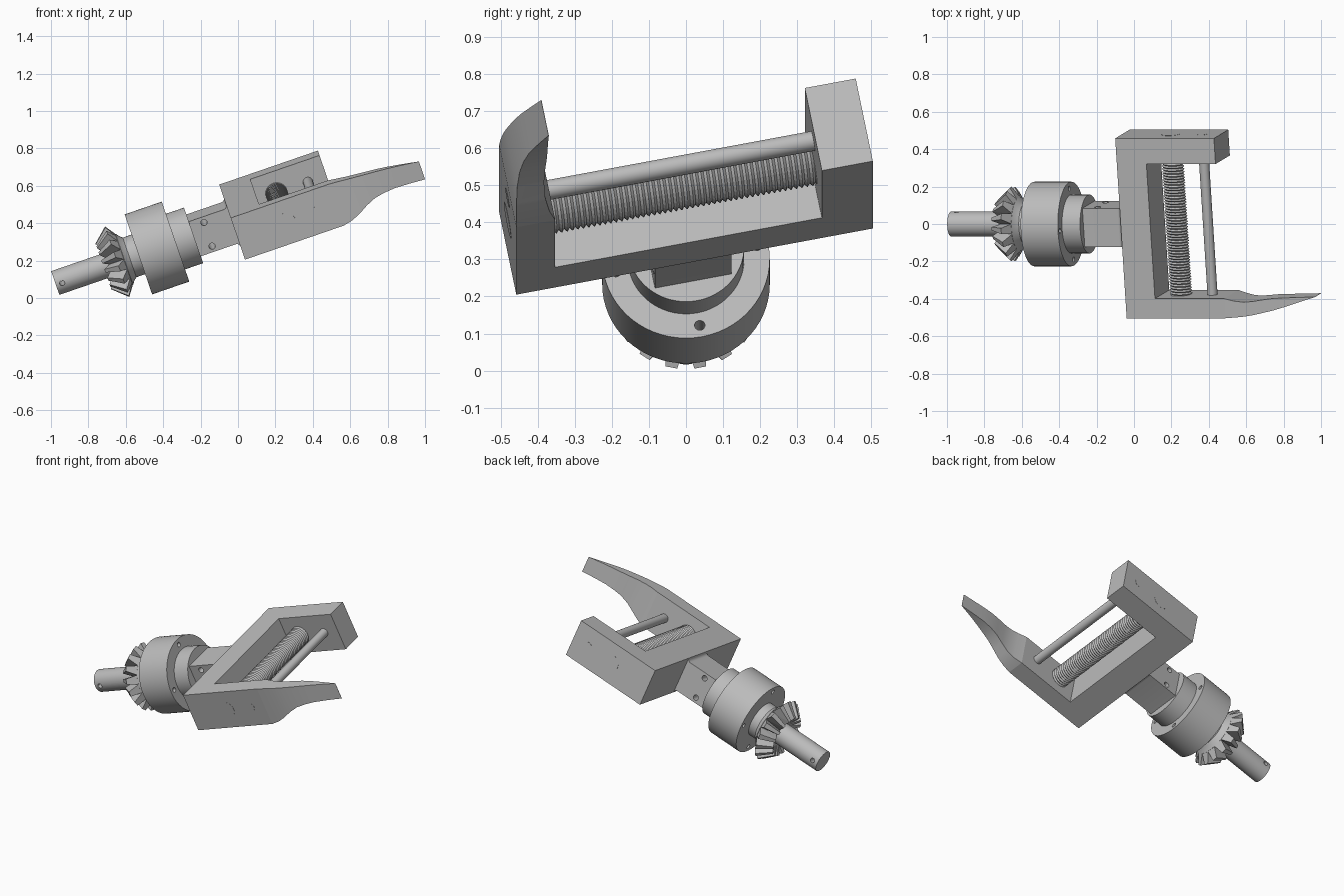
import bpy, bmesh
from math import sin, cos, pi, radians
from mathutils import Matrix, Vector

cube = bpy.data.objects.get("Cube")
if cube:
    bpy.data.objects.remove(cube)

steel = bpy.data.materials.new("grey_steel")
steel.use_nodes = True
GREY = (0.5, 0.5, 0.5, 1)
steel.diffuse_color = GREY
steel.node_tree.nodes["Principled BSDF"].inputs["Base Color"].default_value = GREY

# Tool frame: local x runs along the shaft, pitched up and rolled about it
FRAME = (Matrix.Translation((-0.977, 0, 0.08))
         @ Matrix.Rotation(radians(-19), 4, 'Y')
         @ Matrix.Rotation(radians(11.1), 4, 'X'))


def finish(name, bm, smooth=True):
    bmesh.ops.remove_doubles(bm, verts=bm.verts, dist=1e-5)
    bmesh.ops.recalc_face_normals(bm, faces=bm.faces)
    mesh = bpy.data.meshes.new(name)
    bm.to_mesh(mesh)
    bm.free()
    mesh.materials.append(steel)
    obj = bpy.data.objects.new(name, mesh)
    obj.matrix_world = FRAME
    bpy.context.collection.objects.link(obj)
    if smooth:
        select(obj)
        bpy.ops.object.shade_smooth_by_angle(angle=radians(30))
    return obj


def select(obj):
    bpy.ops.object.select_all(action='DESELECT')
    obj.select_set(True)
    bpy.context.view_layer.objects.active = obj


def lathe(name, profile, steps=64):
    """Revolve (x, radius) points about the shaft axis."""
    bm = bmesh.new()
    verts = [bm.verts.new((x, r, 0)) for x, r in profile]
    edges = [bm.edges.new(pair) for pair in zip(verts, verts[1:])]
    bmesh.ops.spin(bm, geom=verts + edges, axis=(1, 0, 0), cent=(0, 0, 0),
                   angle=2 * pi, steps=steps)
    return finish(name, bm)


def prism(name, outline, vec):
    """Extrude a closed outline along a vector."""
    bm = bmesh.new()
    face = bm.faces.new([bm.verts.new(p) for p in outline])
    out = bmesh.ops.extrude_face_region(bm, geom=[face])
    bmesh.ops.translate(bm, vec=vec,
                        verts=[g for g in out["geom"] if isinstance(g, bmesh.types.BMVert)])
    return finish(name, bm)


def add_rod(bm, centre, radius, length, axis='Y', segments=32):
    turn = Matrix.Rotation(pi / 2, 4, 'X' if axis == 'Y' else 'Y')
    bmesh.ops.create_cone(bm, cap_ends=True, segments=segments, radius1=radius,
                          radius2=radius, depth=length,
                          matrix=Matrix.Translation(centre) @ turn)


def drill(obj, holes):
    """Cut round holes given as (centre, radius, length, axis)."""
    bm = bmesh.new()
    for hole in holes:
        add_rod(bm, *hole, segments=24)
    cutter = finish("hole_cutter", bm, False)
    cutter.hide_render = True
    mod = obj.modifiers.new("holes", 'BOOLEAN')
    mod.object, mod.operation, mod.solver = cutter, 'DIFFERENCE', 'EXACT'
    select(obj)
    bpy.ops.object.modifier_move_to_index(modifier="holes", index=0)
    bpy.ops.object.modifier_apply(modifier="holes")
    bpy.data.objects.remove(cutter)


# Drive shaft with a cross pin hole
shaft = lathe("drive_shaft", [(0, 0), (0, .067), (.34, .067), (.34, 0)])
drill(shaft, [((.035, 0, 0), .014, .3, 'Y')])

# Bevel gear: conical blank, hub and sixteen teeth
lathe("gear_blank", [(.31, 0), (.31, .075), (.39, .145), (.405, .125),
                     (.42, .112), (.475, .112), (.475, 0)])
TEETH = 16
tooth_section = [(.31, .07, .016), (.272, .13, .009), (.39, .14, .028), (.35, .2, .016)]
bm = bmesh.new()
for i in range(TEETH):
    turn = Matrix.Rotation(2 * pi * i / TEETH, 3, 'X')
    corners = [bm.verts.new(turn @ Vector((x, side * half, r)))
               for x, r, half in tooth_section for side in (-1, 1)]
    bmesh.ops.convex_hull(bm, input=corners)
finish("gear_teeth", bm, False)

# Flange with a stepped collar and four bolt holes
flange = lathe("flange", [(.47, 0), (.47, .226), (.68, .226), (.68, .157),
                          (.782, .157), (.782, 0)])
drill(flange, [((.575, .193 * cos(a), .193 * sin(a)), .014, .3, 'X')
               for a in (0, pi / 2, pi, 3 * pi / 2)])

# Square neck, flared into the jaw frame, with two cross holes
FLARE = .02
arc = [(1 - FLARE + FLARE * sin(a), .1 + FLARE * (1 - cos(a)))
       for a in [i * pi / 12 for i in range(7)]]
upper = [(.77, .1)] + arc
outline = upper + [(x, -z) for x, z in reversed(upper)]
neck = prism("neck", [(x, -.105, z) for x, z in outline], (0, .21, 0))
drill(neck, [((.857, 0, z), .017, .4, 'Y') for z in (-.068, .068)])

# C-shaped jaw frame
HALF = .12
BACK, INNER, END = 1.0, 1.167, 1.558
frame_outline = [(BACK, -.49), (END, -.49), (END, -.383), (INNER, -.383),
                 (INNER, .35), (END, .35), (END, .49), (BACK, .49)]
prism("jaw_frame", [(x, y, -HALF) for x, y in frame_outline], (0, 0, 2 * HALF))

# Tapered finger: stations of x, outer y, inner y, bottom z, top z
stations = [(END, -.49, -.383, -.12, .12), (1.61, -.487, -.397, -.109, .116),
            (1.66, -.483, -.404, -.088, .111), (1.71, -.476, -.402, -.06, .106),
            (1.765, -.465, -.394, -.038, .1), (1.82, -.453, -.388, -.03, .094),
            (1.88, -.437, -.386, -.028, .086), (1.96, -.413, -.386, -.035, .073),
            (2.05, -.387, -.386, -.046, .057)]
bm = bmesh.new()
rings = [[bm.verts.new((x, y, z)) for y, z in
          ((outer, low), (inner, low), (inner, high), (outer, high))]
         for x, outer, inner, low, high in stations]
for a, b in zip(rings, rings[1:]):
    for i in range(4):
        j = (i + 1) % 4
        bm.faces.new((a[i], a[j], b[j], b[i]))
bm.faces.new(rings[0])
bm.faces.new(rings[-1])
finish("front_finger", bm)

# Lead screw: helical thread ribbon between the arms, plus flush round ends
SCREW_X, PITCH, TURNS, SEG = 1.275, .015, 51, 24
bm = bmesh.new()


def helix(radius, shift):
    points = []
    for k in range(TURNS * SEG + 1):
        a = 2 * pi * k / SEG
        points.append(bm.verts.new((SCREW_X + radius * cos(a),
                                    -.4 + shift + PITCH * k / SEG, radius * sin(a))))
    return points


root, crest = helix(.051, 0), helix(.06, PITCH / 2)
for k in range(TURNS * SEG):
    bm.faces.new((root[k], root[k + 1], crest[k + 1], crest[k]))
    if k + 1 + SEG < len(root):
        bm.faces.new((crest[k], crest[k + 1], root[k + 1 + SEG], root[k + SEG]))
finish("lead_screw_thread", bm, False)

bm = bmesh.new()
add_rod(bm, (SCREW_X, 0, 0), .05, .982)
finish("lead_screw_core", bm)

# Plain guide rod beside the screw
bm = bmesh.new()
add_rod(bm, (1.453, 0, .003), .027, .982)
finish("guide_rod", bm)
